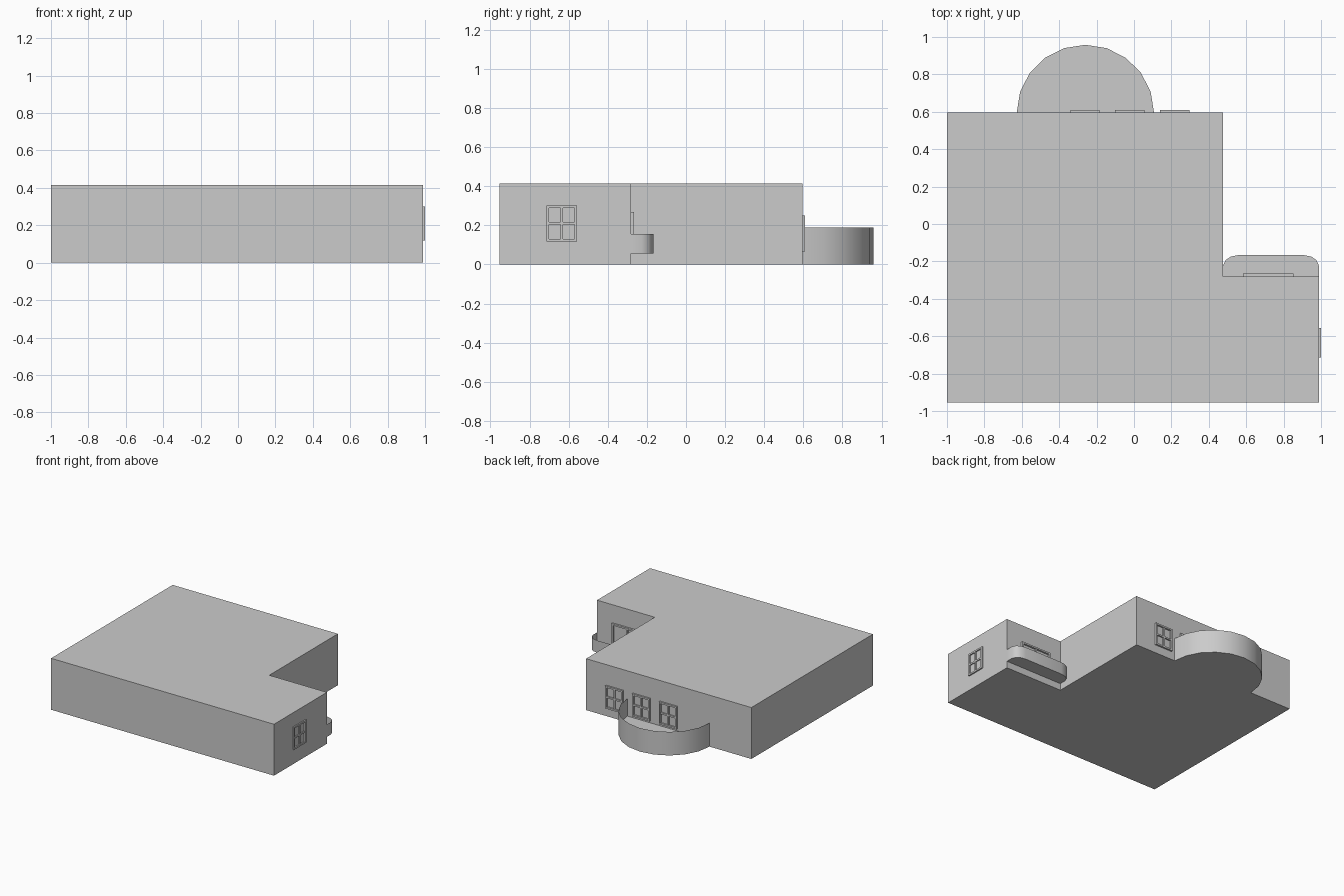
import bpy, bmesh
from math import cos, sin, radians
from mathutils import Matrix, Vector

if "Cube" in bpy.data.objects:
    bpy.data.objects.remove(bpy.data.objects["Cube"])

HEIGHT = 0.415
BACK_Y, NOTCH_Y, NOTCH_X, RIGHT_X = 0.595, -0.28, 0.475, 0.99


def make_object(name, bm, smooth=False):
    mesh = bpy.data.meshes.new(name)
    bm.to_mesh(mesh)
    bm.free()
    if smooth:
        mesh.shade_smooth()
        mesh.set_sharp_from_angle(angle=radians(40))
    obj = bpy.data.objects.new(name, mesh)
    bpy.context.collection.objects.link(obj)
    return obj


def ring(bm, points, z):
    return [bm.verts.new((x, y, z)) for x, y in points]


def prism(name, points, z0, z1):
    """Closed solid from a counter-clockwise plan outline."""
    bm = bmesh.new()
    low, high = ring(bm, points, z0), ring(bm, points, z1)
    bm.faces.new(low[::-1])
    bm.faces.new(high)
    n = len(points)
    for i in range(n):
        j = (i + 1) % n
        bm.faces.new((low[i], low[j], high[j], high[i]))
    return make_object(name, bm)


def balcony(name, points, z0, z1, floor_z=None):
    """Thin curved parapet, open to the wall, with underside and floor."""
    bm = bmesh.new()
    low, high = ring(bm, points, z0), ring(bm, points, z1)
    for i in range(len(points) - 1):
        bm.faces.new((low[i], low[i + 1], high[i + 1], high[i]))
    bm.faces.new(low[::-1])
    if floor_z is not None:
        bm.faces.new(ring(bm, points, floor_z))
    return make_object(name, bm, smooth=True)


def window(name, centre, angle, width, height, depth, rows=2):
    """Frame with a cross of glazing bars; local +y points out of the wall."""
    bar = 0.013
    bm = bmesh.new()

    def box(x, z, sx, sz, d):
        m = Matrix.Translation((x, d / 2, z)) @ Matrix.Diagonal((sx, d, sz, 1))
        bmesh.ops.create_cube(bm, size=1, matrix=m)

    for s in (-1, 1):
        box(s * (width - bar) / 2, 0, bar, height, depth)
        box(0, s * (height - bar) / 2, width - 2 * bar, bar, depth)
    box(0, 0, bar, height - 2 * bar, depth * 0.8)
    if rows == 2:
        pane = (width - 3 * bar) / 2
        for s in (-1, 1):
            box(s * (pane + bar) / 2, 0, pane, bar, depth * 0.8)
    obj = make_object(name, bm)
    obj.matrix_world = (Matrix.Translation(Vector(centre))
                        @ Matrix.Rotation(radians(angle), 4, 'Z'))
    return obj


# L-shaped building
prism("building", [(-1, -0.955), (RIGHT_X, -0.955), (RIGHT_X, NOTCH_Y),
                   (NOTCH_X, NOTCH_Y), (NOTCH_X, BACK_Y), (-1, BACK_Y)],
      0, HEIGHT)

# Half-round terrace on the back wall
arc = [(-0.26 + 0.367 * cos(radians(18 * i)), BACK_Y + 0.363 * sin(radians(18 * i)))
       for i in range(11)]
balcony("round_terrace", arc, 0, 0.19, floor_z=0.05)

# Rounded balcony in the notch
half = [(0.257, NOTCH_Y), (0.257, -0.225), (0.243, -0.193),
        (0.215, -0.174), (0.172, -0.166)]
mid = (NOTCH_X + RIGHT_X) / 2
outline = [(mid + x, y) for x, y in half] + [(mid - x, y) for x, y in half[::-1]]
balcony("small_balcony", outline, 0.055, 0.155)

# Windows
for i, x in enumerate((-0.262, -0.022, 0.218)):
    window(f"back_window_{i + 1}", (x, BACK_Y, 0.158), 0, 0.157, 0.183, 0.014)
window("side_window", (RIGHT_X, -0.635, 0.21), -90, 0.157, 0.183, 0.01)
window("balcony_window", (0.717, NOTCH_Y, 0.178), 0, 0.27, 0.183, 0.015, rows=1)
